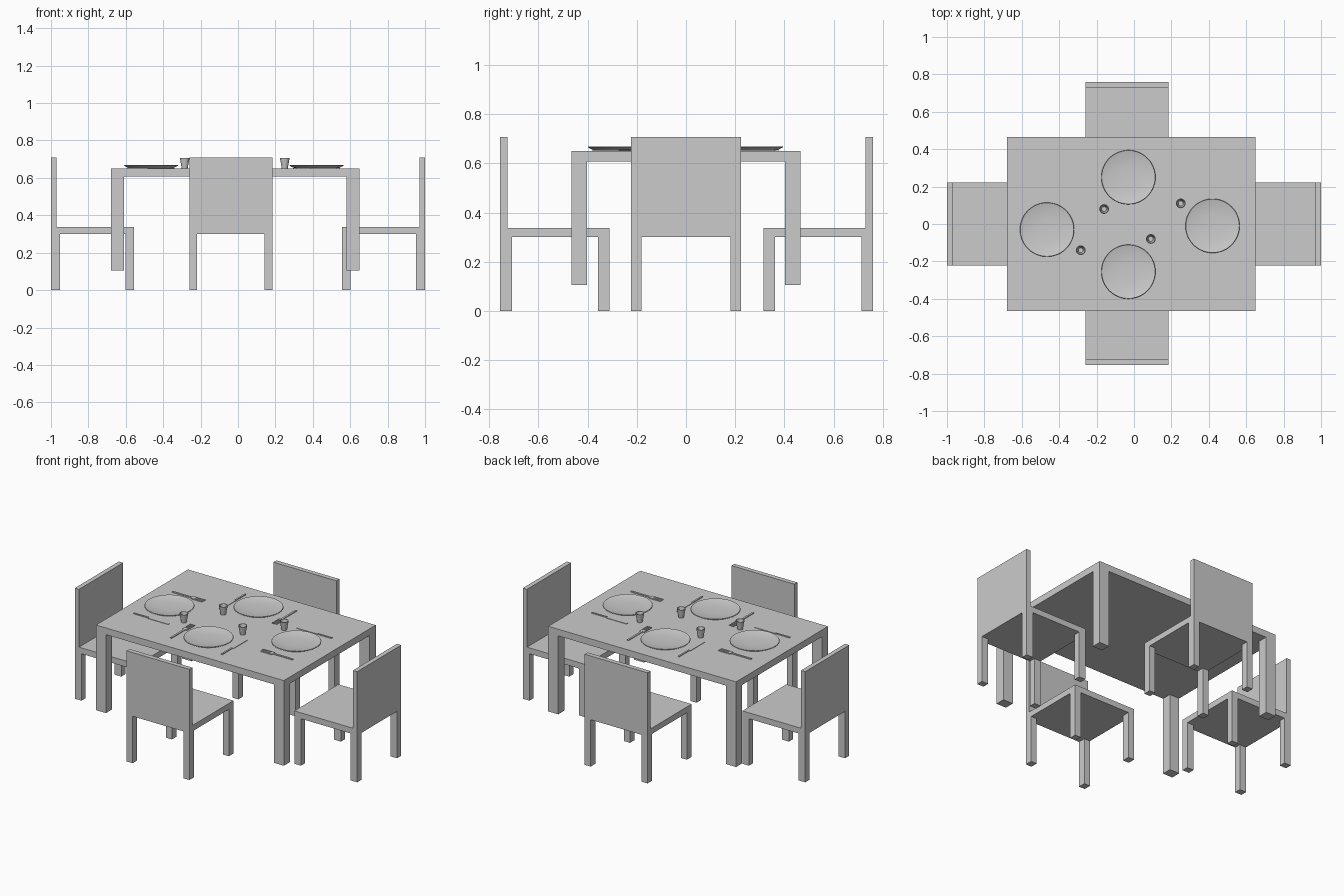
import bpy, bmesh
from math import radians
from mathutils import Matrix, Vector

cube = bpy.data.objects.get("Cube")
if cube:
    bpy.data.objects.remove(cube, do_unlink=True)

grey = bpy.data.materials.new("plain_grey")
grey.use_nodes = True
COLOUR = (0.6, 0.6, 0.6, 1)
grey.diffuse_color = COLOUR
grey.node_tree.nodes["Principled BSDF"].inputs["Base Color"].default_value = COLOUR


def finish(name, bm, place, smooth=False):
    mesh = bpy.data.meshes.new(name)
    bm.to_mesh(mesh)
    bm.free()
    mesh.materials.append(grey)
    obj = bpy.data.objects.new(name, mesh)
    obj.matrix_world = place
    bpy.context.collection.objects.link(obj)
    if smooth:
        bpy.ops.object.select_all(action='DESELECT')
        obj.select_set(True)
        bpy.context.view_layer.objects.active = obj
        bpy.ops.object.shade_smooth_by_angle(angle=radians(35))
    return obj


def boxes(name, parts, place=Matrix()):
    """One object made of boxes, each given as (low corner, high corner)."""
    bm = bmesh.new()
    for low, high in parts:
        low, high = Vector(low), Vector(high)
        m = Matrix.Translation((low + high) / 2) @ Matrix.Diagonal((high - low).to_4d())
        bmesh.ops.create_cube(bm, size=1, matrix=m)
    return finish(name, bm, place)


def lathe(name, profile, place, steps=40):
    """Spin a (radius, height) profile around the z axis."""
    bm = bmesh.new()
    verts = [bm.verts.new((r, 0, z)) for r, z in profile]
    edges = [bm.edges.new(pair) for pair in zip(verts, verts[1:])]
    bmesh.ops.spin(bm, geom=verts + edges, cent=(0, 0, 0), axis=(0, 0, 1),
                   angle=radians(360), steps=steps)
    bmesh.ops.remove_doubles(bm, verts=bm.verts, dist=0.0002)
    bmesh.ops.recalc_face_normals(bm, faces=bm.faces)
    return finish(name, bm, place, smooth=True)


def spot(x, y, z=0, turn=0):
    return Matrix.Translation((x, y, z)) @ Matrix.Rotation(radians(turn), 4, 'Z')


# Table
LEFT, RIGHT, HALF, TOP = -0.68, 0.65, 0.465, 0.65
boxes("table_top", [((LEFT, -HALF, 0.607), (RIGHT, HALF, TOP))])
for side, x in (("right", LEFT), ("left", RIGHT - 0.07)):
    for end, y in (("front", -HALF), ("back", HALF - 0.062)):
        boxes(f"table_leg_{end}_{side}",
              [((x, y, 0.105), (x + 0.07, y + 0.062, 0.607))])


# Chair, facing local +y
def chair(name, place):
    h, w, d = 0.2225, 0.042, 0.047
    boxes(name + "_seat", [((-h, -h, 0.3), (h, h, 0.338))], place)
    boxes(name + "_back", [((-h, -h, 0.3), (h, 0.03 - h, 0.708))], place)
    boxes(name + "_legs", [((x, y, 0), (x + w, y + d, 0.3))
                           for x in (-h, h - w) for y in (-h, h - d)], place)


# Plate, fork and knife, facing local +y
def setting(name, place):
    lathe(name + "_plate", [(0, 0.001), (0.1, 0.001), (0.125, 0.005), (0.145, 0.016),
                            (0.143, 0.019), (0.138, 0.018), (0.115, 0.012),
                            (0.06, 0.008), (0, 0.007)], place, 48)
    fork = [((-0.006, -0.11, 0), (0.006, 0.03, 0.005)),
            ((-0.016, 0.03, 0), (0.016, 0.05, 0.005))]
    for i in range(4):
        x = -0.016 + i * 0.009
        fork.append(((x, 0.05, 0), (x + 0.005, 0.11, 0.005)))
    boxes(name + "_fork", fork, place @ spot(-0.19, 0))
    boxes(name + "_knife", [((-0.005, -0.125, 0), (0.005, -0.02, 0.005)),
                            ((-0.005, -0.02, 0), (0.011, 0.125, 0.003))],
          place @ spot(0.18, 0))


SEATS = [("front", (-0.0375, -0.5325), (-0.03, -0.255), 0),
         ("back", (-0.0375, 0.5375), (-0.03, 0.25), 180),
         ("right", (-0.7775, 0), (-0.465, -0.03), -90),
         ("left", (0.7775, 0), (0.42, -0.01), 90)]
for side, seat, plate, turn in SEATS:
    chair(f"{side}_chair", spot(*seat, 0, turn))
    setting(side, spot(*plate, TOP, turn))

# Cups
for i, (x, y) in enumerate([(-0.16, 0.08), (0.25, 0.11), (0.09, -0.08), (-0.285, -0.14)]):
    lathe(f"cup_{i + 1}", [(0, 0.001), (0.016, 0.001), (0.026, 0.057), (0.022, 0.057),
                           (0.013, 0.008), (0, 0.008)], spot(x, y, TOP), 24)
